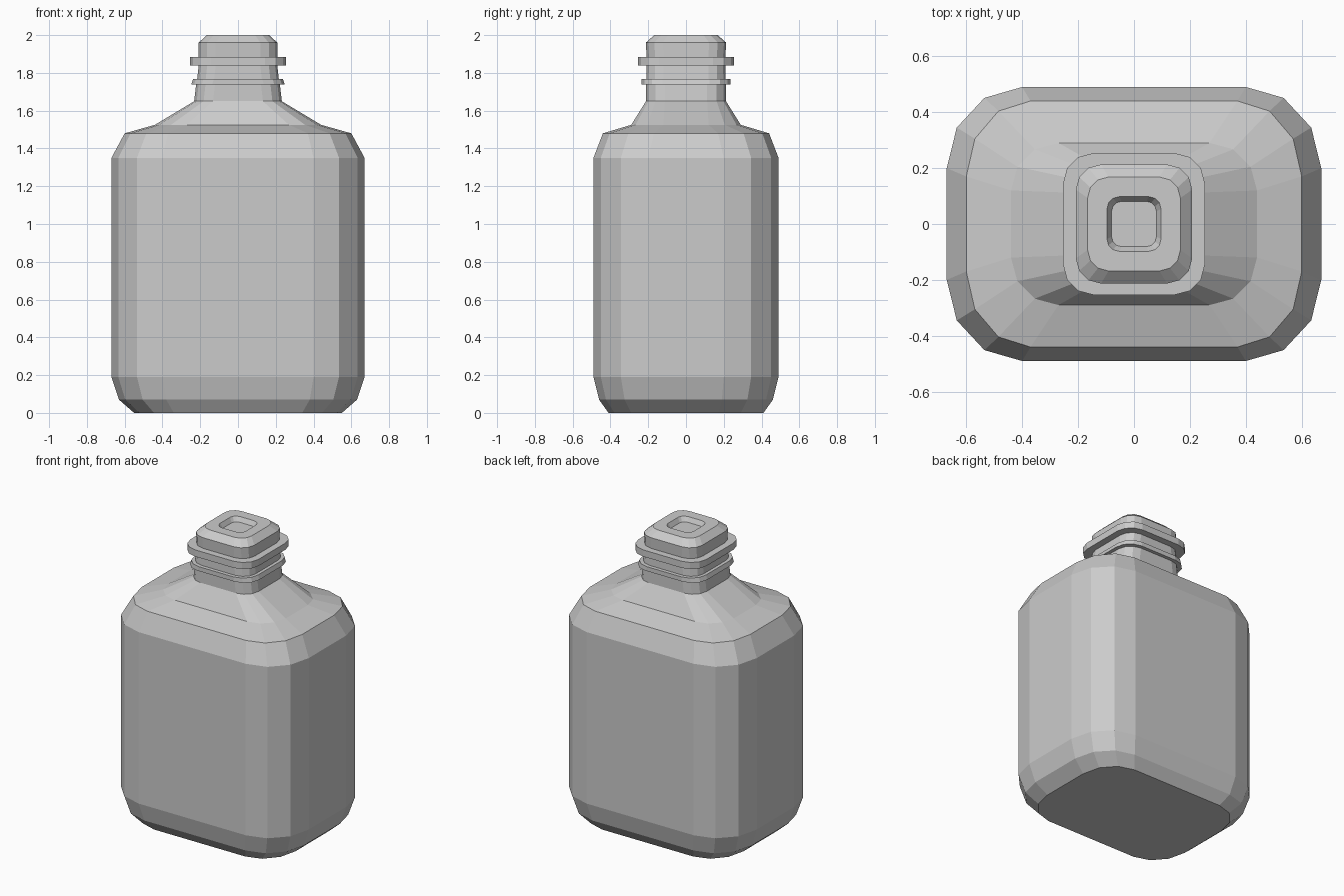
import bpy, bmesh
from math import cos, sin, pi


def ring(bm, hx, hy, rx, ry, z, n=3):
    """Rounded rectangle with n flat segments per corner."""
    verts = []
    for q, (sx, sy) in enumerate([(1, 1), (-1, 1), (-1, -1), (1, -1)]):
        for i in range(n + 1):
            a = q * pi / 2 + i * pi / 2 / n
            verts.append(bm.verts.new((sx * (hx - rx) + rx * cos(a),
                                       sy * (hy - ry) + ry * sin(a), z)))
    return verts


def loft(name, sections):
    """Skin a stack of rounded rectangles and cap both ends."""
    bm = bmesh.new()
    rings = [ring(bm, *s) for s in sections]
    for a, b in zip(rings, rings[1:]):
        for i in range(len(a)):
            j = (i + 1) % len(a)
            bm.faces.new((a[i], a[j], b[j], b[i]))
    bm.faces.new(rings[0][::-1])
    bm.faces.new(rings[-1])
    bmesh.ops.recalc_face_normals(bm, faces=bm.faces)
    mesh = bpy.data.meshes.new(name)
    bm.to_mesh(mesh)
    bm.free()
    obj = bpy.data.objects.new(name, mesh)
    bpy.context.collection.objects.link(obj)
    return obj


# half width, half depth, corner x, corner y, height
body = [
    (0.55, 0.41, 0.21, 0.24, 0.00),
    (0.63, 0.46, 0.25, 0.27, 0.07),
    (0.67, 0.49, 0.27, 0.29, 0.19),
    (0.67, 0.49, 0.27, 0.29, 1.35),
    (0.60, 0.44, 0.23, 0.27, 1.48),
    (0.44, 0.29, 0.17, 0.17, 1.525),
]
# threaded neck with two collars
neck = [
    (0.232, 0.212, 0.10, 0.10, 1.65),
    (0.222, 0.212, 0.10, 0.10, 1.738),
    (0.247, 0.235, 0.11, 0.11, 1.738),
    (0.238, 0.235, 0.11, 0.11, 1.768),
    (0.216, 0.210, 0.09, 0.09, 1.768),
    (0.208, 0.208, 0.09, 0.09, 1.84),
    (0.254, 0.254, 0.11, 0.11, 1.84),
    (0.254, 0.254, 0.11, 0.11, 1.885),
    (0.208, 0.208, 0.09, 0.09, 1.885),
    (0.208, 0.213, 0.09, 0.09, 1.96),
    (0.166, 0.168, 0.075, 0.075, 2.00),
]
# shallow recess in the mouth
mouth = [
    (0.097, 0.098, 0.045, 0.045, 2.00),
    (0.080, 0.081, 0.035, 0.035, 1.97),
]
loft("bottle", body + neck + mouth)
